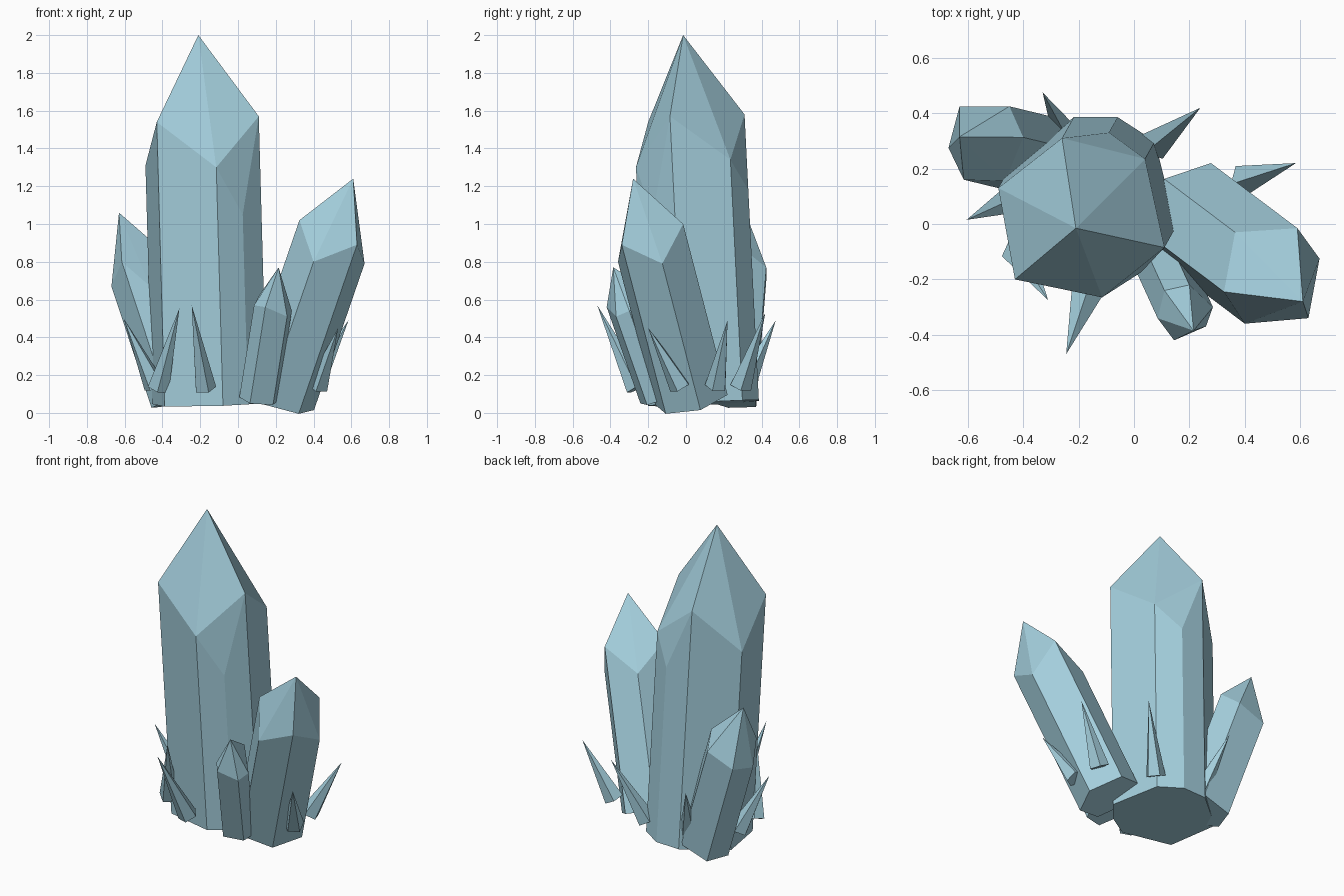
import bpy, bmesh
from mathutils import Vector

if "Cube" in bpy.data.objects:
    bpy.data.objects.remove(bpy.data.objects["Cube"])

ice = bpy.data.materials.new("pale_ice_blue")
ice.diffuse_color = (0.37, 0.62, 0.72, 1)
ice.use_nodes = True
ice.node_tree.nodes["Principled BSDF"].inputs["Base Color"].default_value = ice.diffuse_color


def finish(name, bm):
    bmesh.ops.recalc_face_normals(bm, faces=bm.faces)
    mesh = bpy.data.meshes.new(name)
    bm.to_mesh(mesh)
    bm.free()
    mesh.materials.append(ice)
    obj = bpy.data.objects.new(name, mesh)
    bpy.context.collection.objects.link(obj)


def crystal(name, tip, shoulders, axis, foot):
    """Faceted prism: shoulder ring swept down the axis to a square-cut foot, closed by a tip."""
    axis = Vector(axis)
    ring = [Vector(p) for p in shoulders]
    base = [p - axis * ((p.dot(axis) - foot) / axis.length_squared) for p in ring]
    bm = bmesh.new()
    for p in ring + base + [Vector(tip)]:
        bm.verts.new(p)
    res = bmesh.ops.convex_hull(bm, input=bm.verts[:])
    loose = [v for v in bm.verts if not v.link_faces]
    bmesh.ops.delete(bm, geom=loose, context='VERTS')
    bmesh.ops.dissolve_limit(bm, angle_limit=0.02, verts=bm.verts[:], edges=bm.edges[:])
    finish(name, bm)


def shard(name, base, tip, radius=0.06, sides=5):
    """Thin five-sided spike."""
    base, tip = Vector(base), Vector(tip)
    d = tip - base
    bm = bmesh.new()
    bmesh.ops.create_cone(bm, cap_ends=True, segments=sides, radius1=radius,
                          radius2=0, depth=d.length)
    bmesh.ops.remove_doubles(bm, verts=bm.verts[:], dist=1e-5)
    rot = d.to_track_quat('Z', 'Y')
    for v in bm.verts:
        v.co = rot @ v.co + (base + tip) / 2
    finish(name, bm)


# tall central crystal
crystal("main_crystal", (-0.21, -0.015, 2.0),
        [(-0.43, -0.20, 1.54), (-0.115, -0.265, 1.30), (0.025, -0.175, 1.05),
         (0.11, -0.085, 1.57), (0.04, 0.235, 1.34), (-0.09, 0.33, 1.18),
         (-0.26, 0.31, 1.58), (-0.49, 0.13, 1.31)],
        (-0.028, -0.05, 1), 0.05)

# leaning crystal on the right
crystal("right_crystal", (0.61, -0.28, 1.24),
        [(0.59, -0.015, 1.00), (0.67, -0.125, 0.79), (0.63, -0.34, 0.89),
         (0.40, -0.36, 0.80), (0.325, -0.245, 1.02), (0.365, -0.03, 0.88)],
        (0.345, -0.26, 1), 0.134)

# leaning crystal at the back left
crystal("left_crystal", (-0.63, 0.315, 1.06),
        [(-0.63, 0.425, 0.70), (-0.67, 0.275, 0.67), (-0.615, 0.16, 0.80),
         (-0.465, 0.155, 0.67), (-0.40, 0.313, 0.86), (-0.45, 0.425, 0.77)],
        (-0.33, 0.08, 1), 0.196)

# small crystal at the front
crystal("front_crystal", (0.215, -0.385, 0.77),
        [(0.145, -0.42, 0.56), (0.26, -0.37, 0.51), (0.285, -0.30, 0.54),
         (0.20, -0.22, 0.67), (0.11, -0.24, 0.62), (0.085, -0.34, 0.57)],
        (0.16, -0.35, 1), 0.144)

# ring of thin shards around the foot: (base, tip)
shards = [
    ((-0.175, -0.26, 0.13), (-0.245, -0.47, 0.57)),
    ((0.42, -0.03, 0.14), (0.53, -0.20, 0.45)),
    ((0.40, 0.16, 0.14), (0.585, 0.22, 0.49)),
    ((0.08, 0.29, 0.14), (0.24, 0.42, 0.53)),
    ((-0.24, 0.31, 0.14), (-0.33, 0.475, 0.49)),
    ((-0.44, 0.09, 0.14), (-0.605, 0.015, 0.50)),
    ((-0.42, -0.10, 0.13), (-0.31, -0.275, 0.555)),
]
for i, (b, t) in enumerate(shards, 1):
    shard(f"shard_{i}", b, t)
